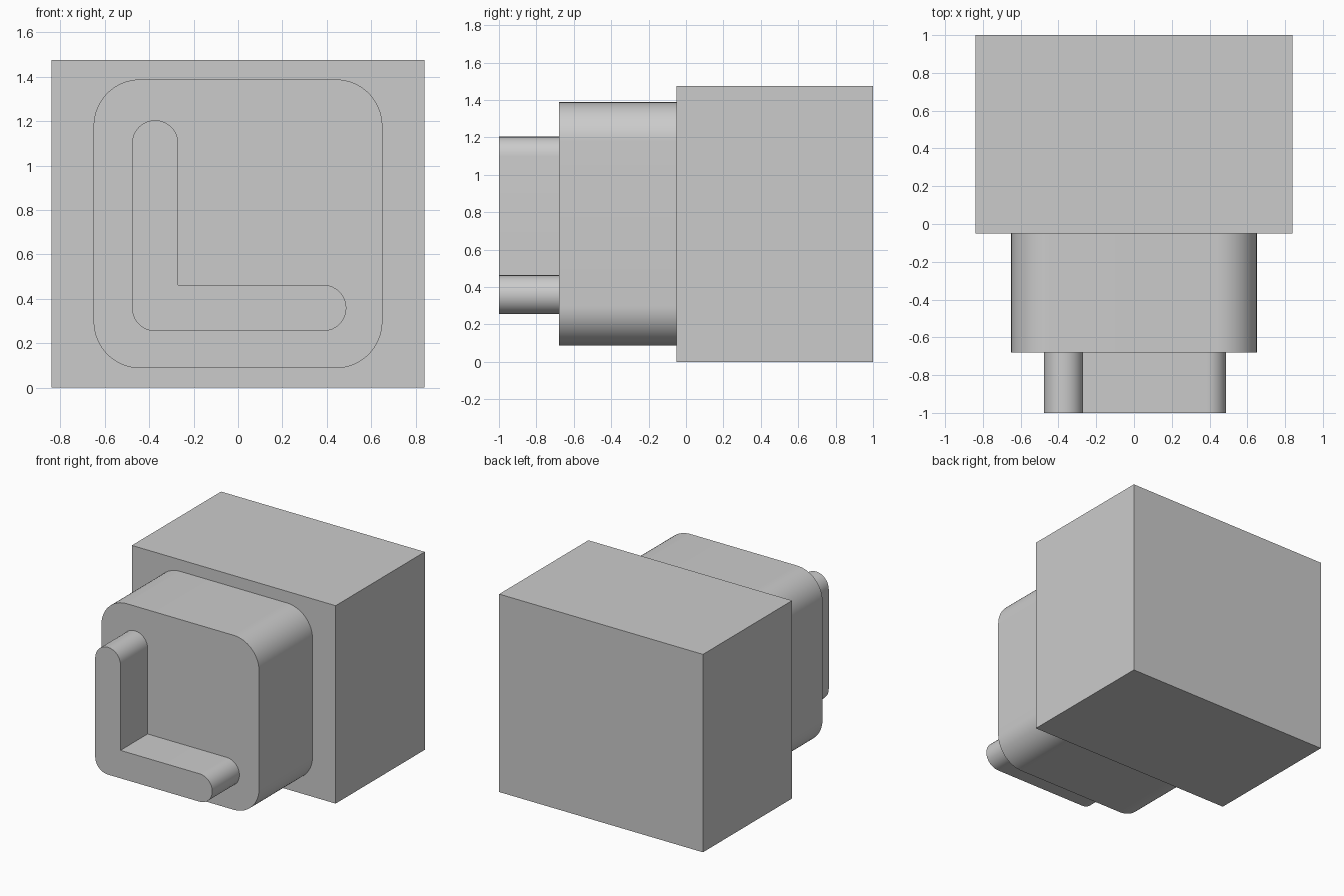
import bpy
import bmesh
from math import cos, sin, radians
from mathutils import Vector

cube = bpy.data.objects.get("Cube")
if cube:
    bpy.data.objects.remove(cube, do_unlink=True)

grey = bpy.data.materials.new("plain_grey")
grey.use_nodes = True
colour = (0.6, 0.6, 0.6, 1)
grey.diffuse_color = colour
grey.node_tree.nodes["Principled BSDF"].inputs["Base Color"].default_value = colour


def arc(x, z, radius, start, end, steps=16):
    """Points on an arc in the front plane, angles in degrees."""
    angles = [radians(start + (end - start) * i / steps) for i in range(steps + 1)]
    return [(x + radius * cos(a), z + radius * sin(a)) for a in angles]


def extrude_profile(name, outline, front, back):
    """Solid made by extruding a front-plane outline from front to back."""
    bm = bmesh.new()
    face = bm.faces.new([bm.verts.new((x, front, z)) for x, z in outline])
    result = bmesh.ops.extrude_face_region(bm, geom=[face], use_keep_orig=True)
    moved = [v for v in result["geom"] if isinstance(v, bmesh.types.BMVert)]
    bmesh.ops.translate(bm, verts=moved, vec=Vector((0, back - front, 0)))
    bmesh.ops.recalc_face_normals(bm, faces=bm.faces[:])
    mesh = bpy.data.meshes.new(name)
    bm.to_mesh(mesh)
    bm.free()
    mesh.materials.append(grey)
    obj = bpy.data.objects.new(name, mesh)
    bpy.context.collection.objects.link(obj)
    bpy.ops.object.select_all(action="DESELECT")
    obj.select_set(True)
    bpy.context.view_layer.objects.active = obj
    bpy.ops.object.shade_smooth_by_angle(angle=radians(30))
    return obj


# Large rear block
half, height = 0.84, 1.475
extrude_profile("rear_block",
                [(-half, 0), (half, 0), (half, height), (-half, height)], -0.05, 1)

# Rounded square middle block
half, middle, radius = 0.65, 0.738, 0.21
inset = half - radius
outline = []
for i, (sx, sz) in enumerate([(1, 1), (-1, 1), (-1, -1), (1, -1)]):
    outline += arc(sx * inset, middle + sz * inset, radius, 90 * i, 90 * i + 90)
extrude_profile("rounded_block", outline, -0.68, -0.05)

# Angled front ridge: upright and foot arms with round ends, sharp inner corner
radius = 0.104
corner_x, corner_z = -0.373, 0.359
outline = arc(corner_x, corner_z, radius, 180, 270)
outline += arc(0.384, corner_z, radius, -90, 90)
outline += [(corner_x + radius, corner_z + radius)]
outline += arc(corner_x, 1.1, radius, 0, 180)
extrude_profile("angled_ridge", outline, -1, -0.68)
